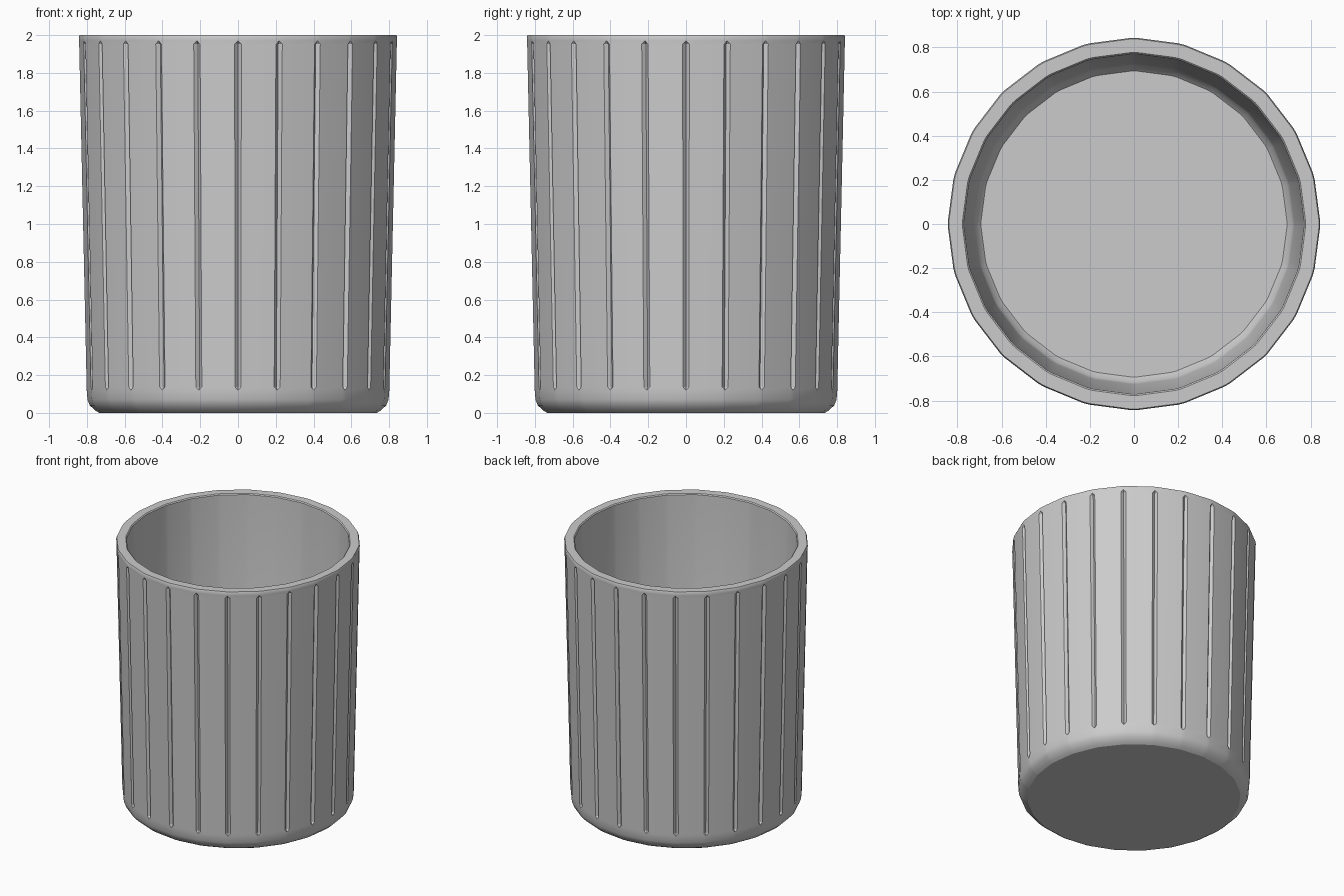
import bpy, bmesh, math

if "Cube" in bpy.data.objects:
    bpy.data.objects.remove(bpy.data.objects["Cube"], do_unlink=True)

# Grey plastic
grey = bpy.data.materials.new("light_grey")
grey.use_nodes = True
colour = (0.6, 0.6, 0.6, 1)
grey.diffuse_color = colour
grey.node_tree.nodes["Principled BSDF"].inputs["Base Color"].default_value = colour

GROOVES = 24
HALF_WIDTH = 0.017
DEPTH = 0.018

# Profile from base centre, up the outside, over the rim, down to the floor:
# (radius, height, groove depth)
profile = [
    (0.735, 0.0, 0), (0.755, 0.012, 0), (0.785, 0.04, 0), (0.797, 0.07, 0),
    (0.801, 0.12, 0), (0.8015, 0.138, DEPTH),
    (0.841, 1.952, DEPTH), (0.8415, 1.97, 0),
    (0.843, 1.988, 0), (0.838, 2.0, 0),
    (0.777, 2.0, 0), (0.770, 1.993, 0),
    (0.726, 0.16, 0), (0.717, 0.125, 0), (0.693, 0.1, 0),
]

bm = bmesh.new()
rings = []
for r, z, depth in profile:
    ring = []
    for g in range(GROOVES):
        for side in (-1, 0, 1):
            a = math.tau * g / GROOVES + side * HALF_WIDTH / 0.82
            rad = r - depth if side == 0 else r
            ring.append(bm.verts.new((rad * math.cos(a), rad * math.sin(a), z)))
    rings.append(ring)

# Walls; groove ends are split into triangles so they close to a point
n = GROOVES * 3
for i, (low, high) in enumerate(zip(rings, rings[1:])):
    end = profile[i][2] != profile[i + 1][2]
    for j in range(n):
        k = (j + 1) % n
        a, b, c, d = low[j], low[k], high[k], high[j]
        if not end or j % 3 == 2:
            bm.faces.new((a, b, c, d))
        elif (j % 3 == 0) == (profile[i][2] == 0):
            bm.faces.new((a, b, d))
            bm.faces.new((b, c, d))
        else:
            bm.faces.new((a, b, c))
            bm.faces.new((a, c, d))

# Base and inner floor
bm.faces.new(list(reversed(rings[0])))
bm.faces.new(rings[-1])

mesh = bpy.data.meshes.new("ribbed_cup")
bm.to_mesh(mesh)
bm.free()
mesh.materials.append(grey)
cup = bpy.data.objects.new("ribbed_cup", mesh)
bpy.context.collection.objects.link(cup)

# Smooth rim and base, crisp groove edges
bpy.ops.object.select_all(action="DESELECT")
cup.select_set(True)
bpy.context.view_layer.objects.active = cup
bpy.ops.object.shade_smooth_by_angle(angle=math.radians(30))
